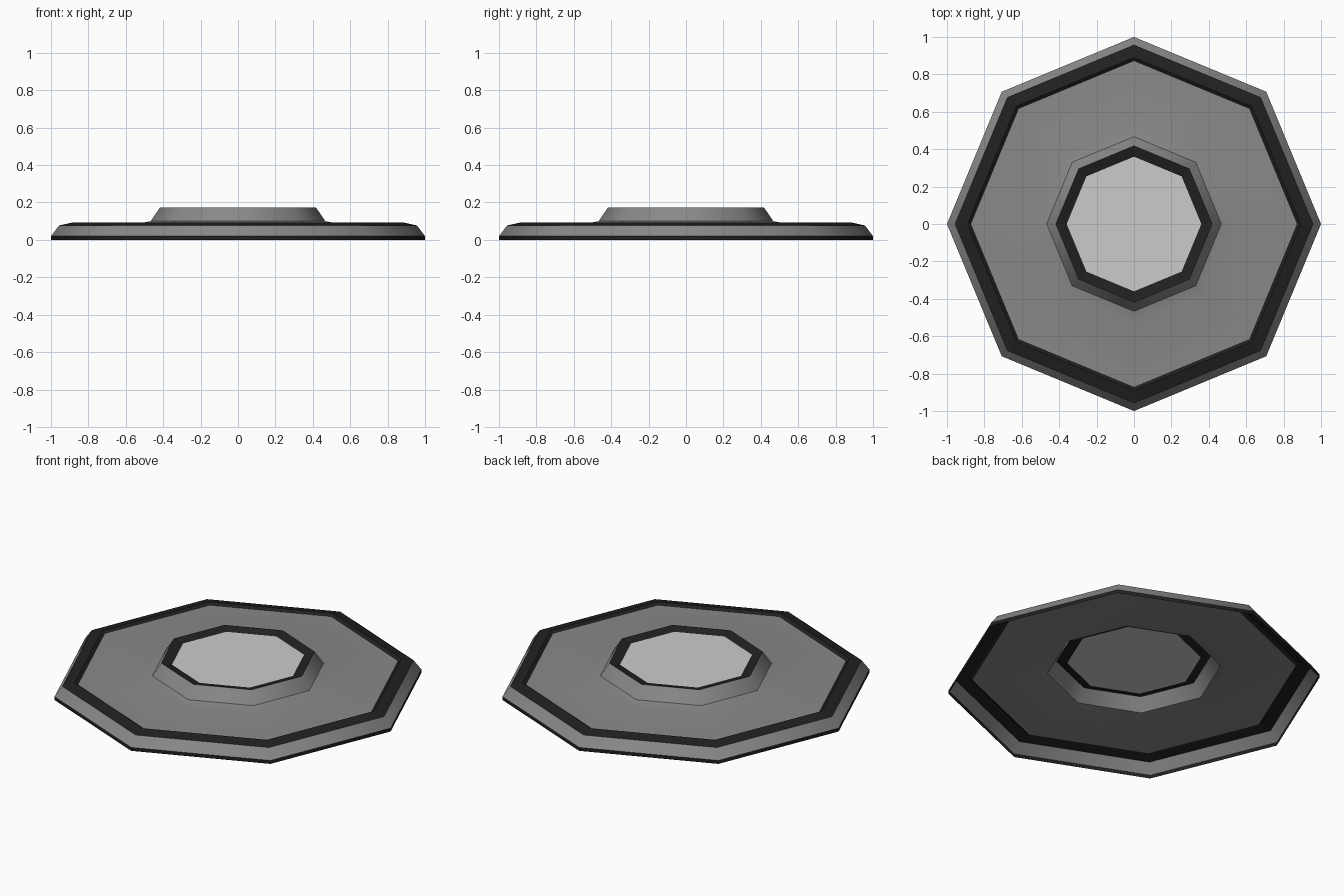
import bpy, bmesh
from math import cos, sin, pi

if "Cube" in bpy.data.objects:
    bpy.data.objects.remove(bpy.data.objects["Cube"])

SIDES = 8


def material(name, value):
    m = bpy.data.materials.new(name)
    m.diffuse_color = (value, value, value, 1)
    m.use_nodes = True
    m.node_tree.nodes["Principled BSDF"].inputs["Base Color"].default_value = m.diffuse_color
    return m


dark = material("black_trim", 0.015)
grey = material("mid_grey", 0.25)
light = material("light_grey", 0.65)


def band(name, profile, mat, cap=False, smooth=True):
    """Eight-sided open band through (radius, z) points, listed outside to inside."""
    bm = bmesh.new()
    rings = [[bm.verts.new((r * cos(2 * pi * i / SIDES), r * sin(2 * pi * i / SIDES), z))
              for i in range(SIDES)] for r, z in profile]
    for a, b in zip(rings, rings[1:]):
        for i in range(SIDES):
            j = (i + 1) % SIDES
            bm.faces.new((a[i], a[j], b[j], b[i]))
    if cap:
        bm.faces.new(rings[-1])
    for f in bm.faces:
        f.smooth = smooth
    mesh = bpy.data.meshes.new(name)
    bm.to_mesh(mesh)
    bm.free()
    mesh.materials.append(mat)
    obj = bpy.data.objects.new(name, mesh)
    bpy.context.collection.objects.link(obj)
    return obj


# Outer edge: black foot, grey chamfer, black rim stepping down to the plate
band("base_lip", [(1.0, 0.0), (1.0, 0.02)], dark)
band("outer_chamfer", [(1.0, 0.02), (0.957, 0.077)], grey)
band("rim", [(0.957, 0.077), (0.89, 0.092), (0.873, 0.08)], dark, smooth=False)

# Open-bottomed plate, flaring up slightly to the raised collar
band("plate", [(0.873, 0.08), (0.53, 0.088), (0.467, 0.1)], grey)
band("collar", [(0.467, 0.1), (0.418, 0.172)], grey)

# Centre: black ring dipping to the light panel
band("centre_ring", [(0.418, 0.172), (0.36, 0.158)], dark, smooth=False)
band("centre_panel", [(0.36, 0.158)], light, cap=True, smooth=False)
